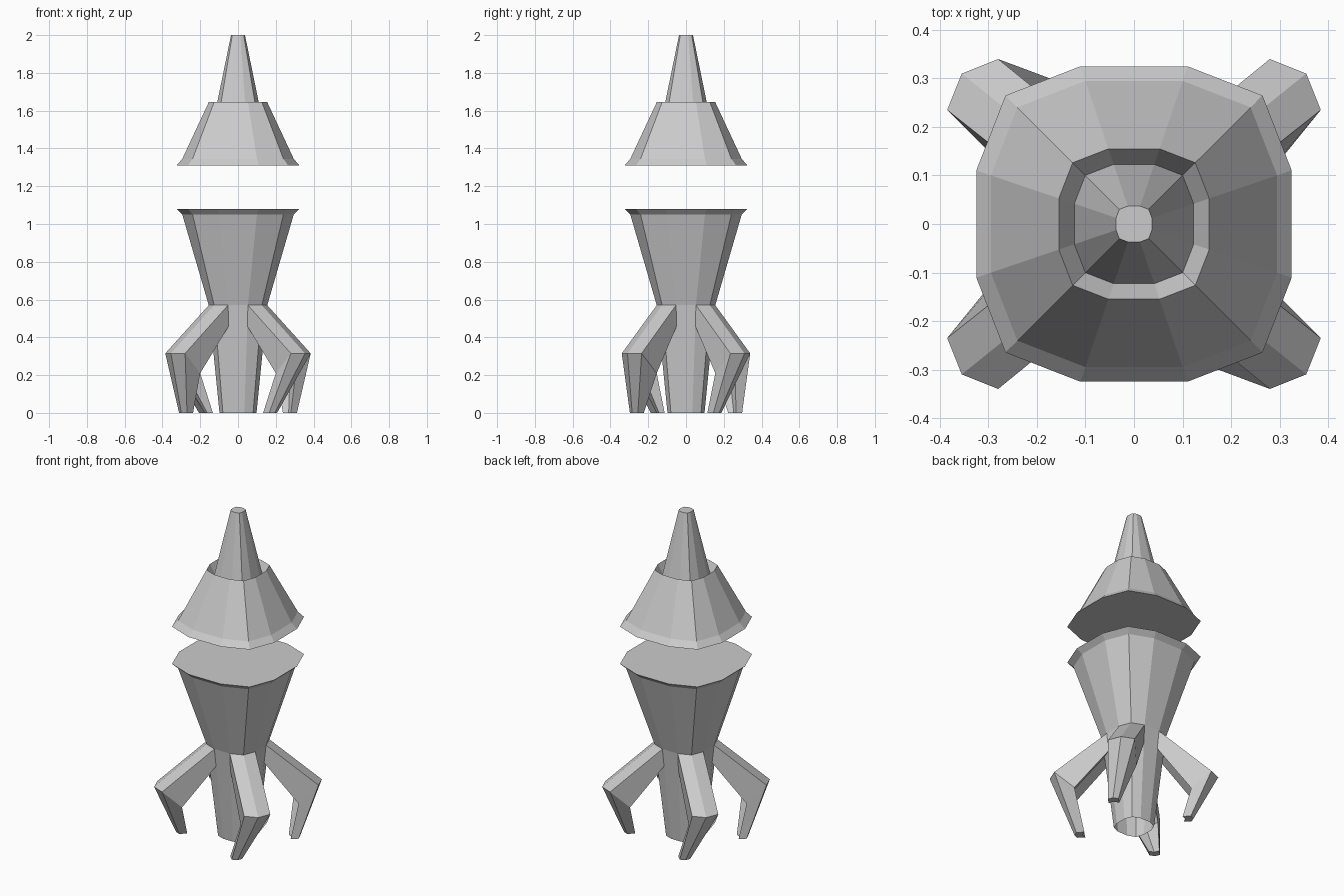
import bpy, bmesh
from mathutils import Vector

if "Cube" in bpy.data.objects:
    bpy.data.objects.remove(bpy.data.objects["Cube"])


def loft(name, rings, cap_start, cap_end):
    """Skin a list of closed point rings into one flat-shaded object."""
    bm = bmesh.new()
    loops = [[bm.verts.new(p) for p in ring] for ring in rings]
    for lo, hi in zip(loops, loops[1:]):
        n = len(lo)
        for i in range(n):
            j = (i + 1) % n
            bm.faces.new((lo[i], lo[j], hi[j], hi[i]))
    if cap_start:
        bm.faces.new(loops[0][::-1])
    if cap_end:
        bm.faces.new(loops[-1])
    # Mirrored parts come out inside-out, so make all faces point outward
    if not (cap_start and cap_end) and name.endswith("leg"):
        bmesh.ops.recalc_face_normals(bm, faces=bm.faces)
    me = bpy.data.meshes.new(name)
    bm.to_mesh(me)
    bm.free()
    ob = bpy.data.objects.new(name, me)
    bpy.context.collection.objects.link(ob)
    return ob


def hull_ring(r, z):
    """Twelve-sided rounded-square section with half width r."""
    quarter = [(1, .34), (.815, .815), (.34, 1)]
    pts = []
    for _ in range(4):
        pts += [(x * r, y * r, z) for x, y in quarter]
        quarter = [(-y, x) for x, y in quarter]
    return pts


# Lower hull: open nozzle, flaring body, flat deck
loft("lower_hull", [hull_ring(r, z) for r, z in
     [(.098, 0), (.144, .46), (.155, .57), (.295, 1.05), (.325, 1.08)]],
     False, True)

# Upper hull: floating cap with recessed collar and nose spike
loft("upper_hull", [hull_ring(r, z) for r, z in
     [(.325, 1.31), (.295, 1.345), (.155, 1.645), (.123, 1.58), (.037, 2.0)]],
     True, True)

# Legs: chevron section running from hull to knee to foot
knee = [(.28, .34, .315), (.355, .31, .315), (.385, .235, .315),
        (.305, .155, .21), (.275, .23, .21), (.20, .26, .21)]
corner = [(.34, 1), (.815, .815), (1, .34)]
root = [(x * .155, y * .155, .57) for x, y in corner]
root += [(x * .144, y * .144, .46) for x, y in reversed(corner)]


def leg(name, sx, sy, foot_x, foot_y):
    foot = [(foot_x + .4 * (x - .2925), foot_y + .4 * (y - .2475), 0)
            for x, y, z in knee]
    rings = [[Vector((x * sx, y * sy, z)) for x, y, z in ring]
             for ring in (root, knee, foot)]
    loft(name, rings, False, True)


# Feet are skewed sideways, alternating around the hull
leg("front_right_leg", 1, -1, .17, .26)
leg("back_left_leg", -1, 1, .17, .26)
leg("back_right_leg", 1, 1, .275, .15)
leg("front_left_leg", -1, -1, .275, .15)
